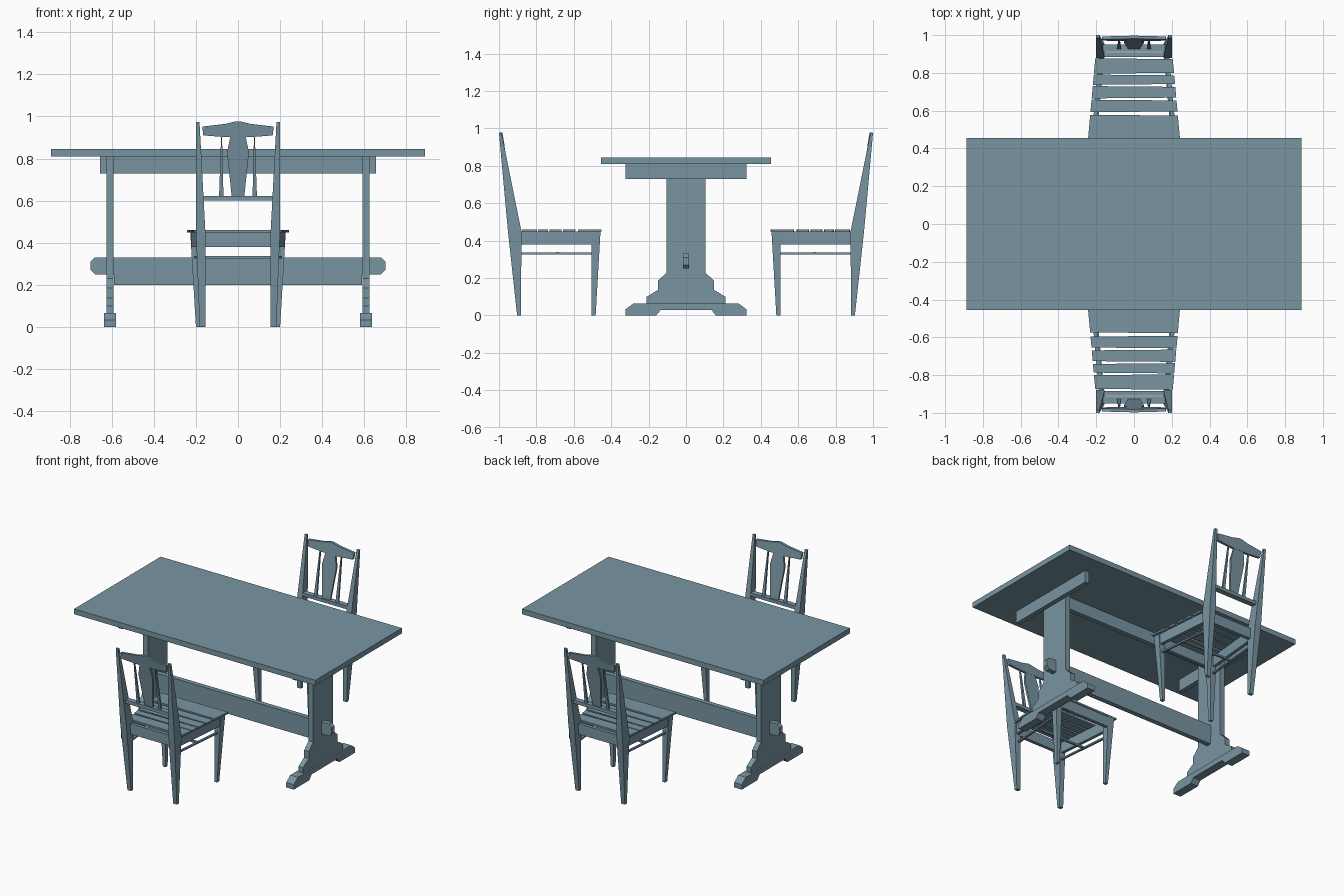
import bpy, bmesh
from mathutils import Matrix, Vector

if "Cube" in bpy.data.objects:
    bpy.data.objects.remove(bpy.data.objects["Cube"])

paint = bpy.data.materials.new("blue_grey_paint")
paint.diffuse_color = (.19, .30, .36, 1)
paint.use_nodes = True
paint.node_tree.nodes["Principled BSDF"].inputs["Base Color"].default_value = paint.diffuse_color


def loft(name, a, b, m=Matrix()):
    """Solid between two point loops of equal length."""
    bm = bmesh.new()
    va = [bm.verts.new(m @ Vector(p)) for p in a]
    vb = [bm.verts.new(m @ Vector(p)) for p in b]
    n = len(a)
    bm.faces.new(va[::-1])
    bm.faces.new(vb)
    for i in range(n):
        j = (i + 1) % n
        bm.faces.new((va[i], va[j], vb[j], vb[i]))
    bmesh.ops.recalc_face_normals(bm, faces=bm.faces)
    me = bpy.data.meshes.new(name)
    bm.to_mesh(me)
    bm.free()
    me.materials.append(paint)
    ob = bpy.data.objects.new(name, me)
    bpy.context.collection.objects.link(ob)
    return ob


def rect(x0, x1, y0, y1, z):
    return [(x0, y0, z), (x1, y0, z), (x1, y1, z), (x0, y1, z)]


def box(name, x0, x1, y0, y1, z0, z1, m=Matrix()):
    return loft(name, rect(x0, x1, y0, y1, z0), rect(x0, x1, y0, y1, z1), m)


def mirrored(half):
    """Close a half outline (u, z) by mirroring it in u."""
    return half + [(-u, z) for u, z in reversed(half)]


# ---- table ----
box("table_top", -.888, .888, -.455, .455, .81, .845)
box("top_rail", -.6, .6, -.015, .015, .73, .81)

# stretcher with chamfered through tenons
beam = mirrored([(.59, .2), (.59, .25), (.68, .25), (.7, .27), (.7, .31), (.68, .33)])
loft("long_stretcher", [(x, -.016, z) for x, z in beam], [(x, .016, z) for x, z in beam])

post = mirrored([(.21, .06), (.21, .1), (.15, .137), (.15, .185), (.103, .23), (.103, .81)])
foot = mirrored([(.135, .03), (.16, 0), (.323, 0), (.323, .033), (.28, .065)])
for s in (1, -1):
    for name, prof, x0, x1 in (("post", post, .592, .626), ("foot", foot, .581, .637)):
        loft("table_" + name, [(s * x0, y, z) for y, z in prof],
             [(s * x1, y, z) for y, z in prof])
    box("top_cleat", *sorted((s * .626, s * .656)), -.323, .323, .73, .81)


# ---- chairs ----
def edge(y):
    """Half width of the tapered seat at depth y."""
    return .243 - (y - .455) * .09


def back_panel(name, pts, t, m):
    """Flat outline (x, z) leaning with the chair back."""
    def lean(z):
        return .932 + (z - .62) * .16
    loft(name, [(x, lean(z) - t / 2, z) for x, z in pts],
         [(x, lean(z) + t / 2, z) for x, z in pts], m)


def chair(m):
    for s in (1, -1):
        f = m @ Matrix.Diagonal((s, 1, 1, 1))
        # rear leg: lower and upper halves
        mid = rect(.155, .2, .88, .952, .45)
        loft("rear_leg_lower", rect(.155, .182, .882, .903, 0), mid, f)
        loft("rear_leg_upper", mid, rect(.183, .2, .986, 1.0, .975), f)
        loft("front_leg", rect(.18, .2, .483, .505, 0), rect(.18, .227, .457, .505, .45), f)
        # side apron and side stretcher
        for name, z0, z1, w, o in (("side_apron", .38, .45, .022, .018),
                                   ("side_stretcher", .326, .336, .014, .032)):
            a, b = edge(.48) - o, edge(.89) - o
            q = [(a - w, .48), (a, .48), (b, .89), (b - w, .89)]
            loft(name, [(x, y, z0) for x, y in q], [(x, y, z1) for x, y in q], f)
        # tapered spindle
        back_panel("back_spindle", [(.069, .62), (.09, .62), (.08, .91), (.076, .91)], .012, f)
    box("front_apron", -.2, .2, .46, .482, .38, .45, m)
    box("rear_apron", -.17, .17, .885, .907, .38, .45, m)
    box("cross_stretcher", -.19, .19, .68, .694, .326, .338, m)
    # seat slats
    for y0, y1 in ((.452, .578), (.592, .658), (.665, .73), (.737, .791), (.796, .877)):
        q = [(-edge(y0), y0), (edge(y0), y0 + .004), (edge(y1), y1 - .004), (-edge(y1), y1)]
        loft("seat_slat", [(x, y, .448) for x, y in q], [(x, y, .46) for x, y in q], m)
    # back rail, splat and crest
    box("back_rail", -.165, .165, .914, .95, .6, .622, m)
    back_panel("back_splat", mirrored([(.03, .62), (.052, .83), (.035, .91)]), .014, m)
    back_panel("crest_rail", mirrored([(.06, .902), (.165, .91), (.17, .952), (.06, .965), (.01, .977)]),
               .016, m)


chair(Matrix())
chair(Matrix.Rotation(3.14159265, 4, 'Z'))
